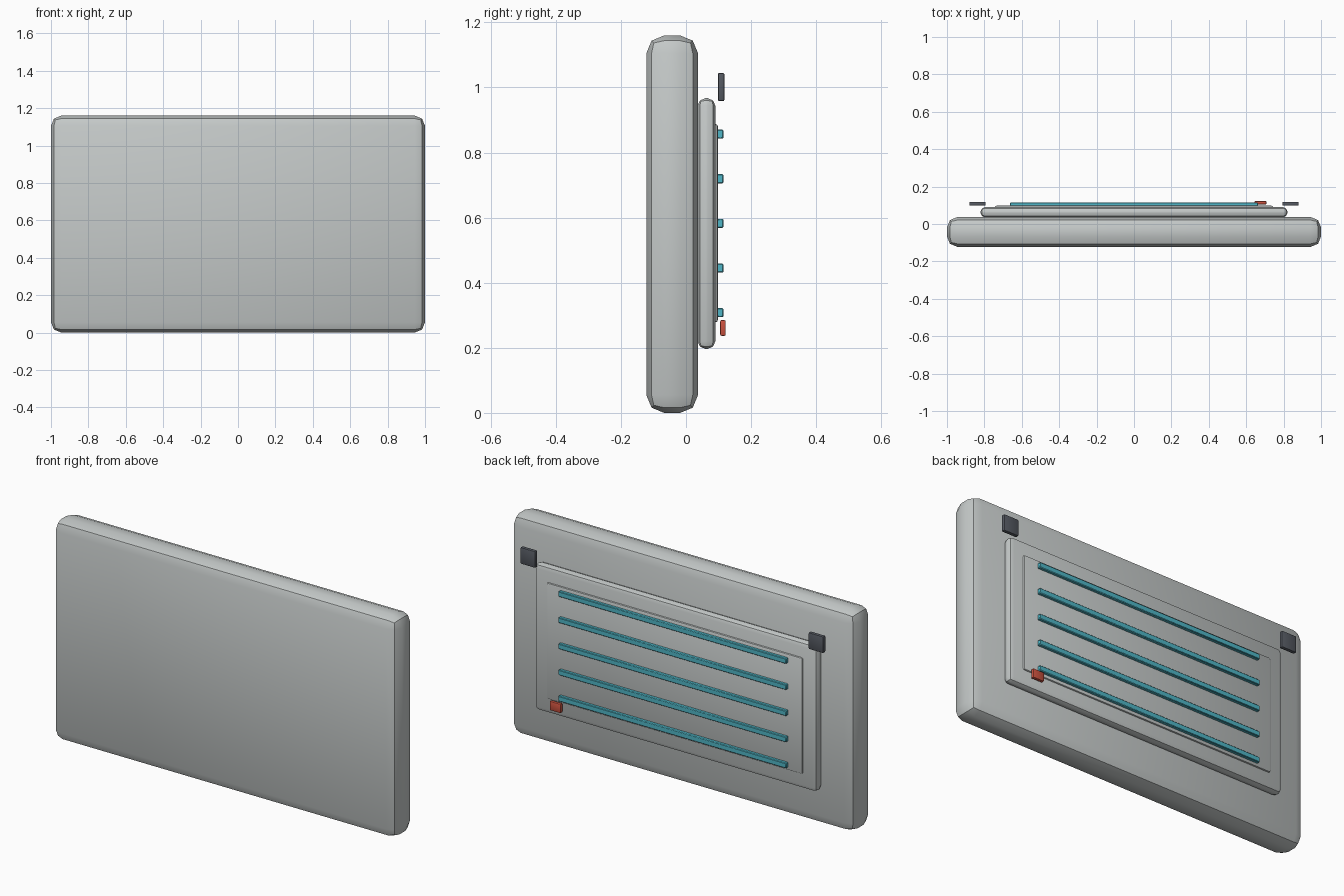
import bpy
import math

if "Cube" in bpy.data.objects:
    bpy.data.objects.remove(bpy.data.objects["Cube"])


def material(name, rgb):
    m = bpy.data.materials.new(name)
    m.diffuse_color = (*rgb, 1)
    m.use_nodes = True
    m.node_tree.nodes["Principled BSDF"].inputs["Base Color"].default_value = m.diffuse_color
    return m


grey = material("light_grey", (0.56, 0.59, 0.585))
teal = material("teal", (0.08, 0.47, 0.57))
red = material("red", (0.60, 0.085, 0.05))
dark = material("dark_grey", (0.09, 0.10, 0.12))


def block(name, x, y, z, mat, bevel, segments=2, angle=40):
    """Rounded box spanning the given (min, max) ranges."""
    spans = (x, y, z)
    bpy.ops.mesh.primitive_cube_add(size=1, location=[(a + b) / 2 for a, b in spans])
    ob = bpy.context.object
    ob.name = name
    ob.scale = [b - a for a, b in spans]
    bpy.ops.object.transform_apply(location=False, rotation=False, scale=True)
    mod = ob.modifiers.new("round_edges", 'BEVEL')
    mod.width = bevel
    mod.segments = segments
    bpy.ops.object.modifier_apply(modifier=mod.name)
    bpy.ops.object.shade_smooth_by_angle(angle=math.radians(angle))
    ob.data.materials.append(mat)
    return ob


# Main slab and the stepped panels on its back
block("main_slab", (-1, 1), (-0.122, 0.037), (0, 1.16), grey, 0.055)
block("back_plate", (-0.82, 0.82), (0.036, 0.090), (0.197, 0.967), grey, 0.023)
block("inner_panel", (-0.743, 0.743), (0.078, 0.098), (0.278, 0.888), grey, 0.008)

# Horizontal rails
for i in range(5):
    z = 0.308 + i * 0.1372
    block(f"rail_{i + 1}", (-0.662, 0.662), (0.096, 0.115),
          (z - 0.014, z + 0.014), teal, 0.003, 1)

# Corner clips, one each side
for side, name in ((-1, "left_clip"), (1, "right_clip")):
    xs = sorted((side * 0.793, side * 0.88))
    block(name, xs, (0.098, 0.118), (0.958, 1.045), dark, 0.005)

# Small tag at the lower corner
block("corner_tag", (0.643, 0.708), (0.105, 0.122), (0.237, 0.285), red, 0.004)
